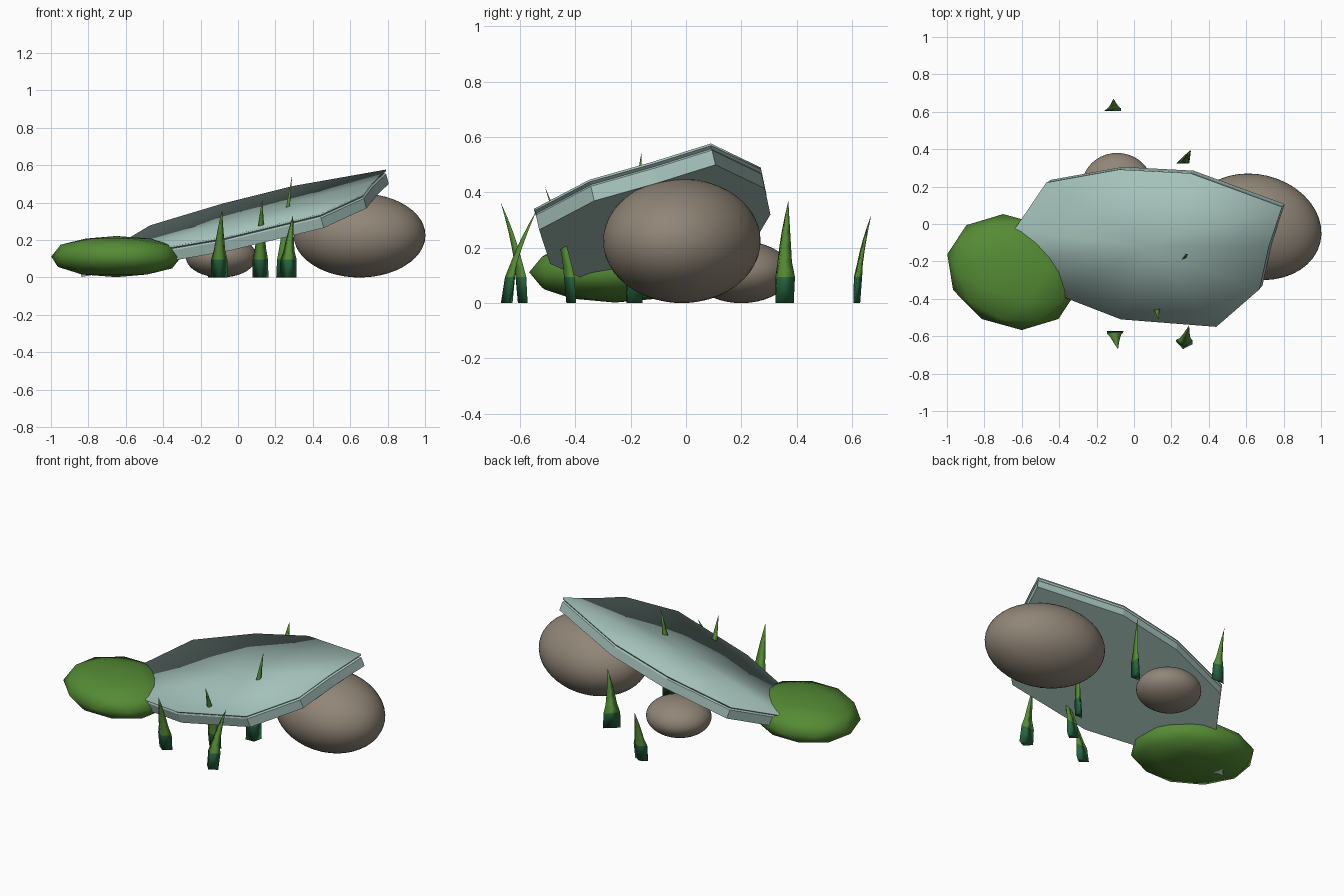
import bpy
import bmesh
import math
from mathutils import Vector, Matrix

cube = bpy.data.objects.get("Cube")
if cube:
    bpy.data.objects.remove(cube, do_unlink=True)


def material(name, rgb):
    mat = bpy.data.materials.new(name)
    mat.use_nodes = True
    mat.diffuse_color = (*rgb, 1)
    mat.node_tree.nodes["Principled BSDF"].inputs["Base Color"].default_value = (*rgb, 1)
    return mat


SLATE = material("pale_slate", (0.37, 0.53, 0.49))
STONE = material("warm_stone", (0.28, 0.235, 0.185))
MOSS = material("moss_green", (0.09, 0.26, 0.035))
ROOT = material("dark_stem_green", (0.02, 0.13, 0.05))


def make_object(name, bm, mats):
    bmesh.ops.recalc_face_normals(bm, faces=bm.faces)
    mesh = bpy.data.meshes.new(name)
    bm.to_mesh(mesh)
    bm.free()
    for mat in mats:
        mesh.materials.append(mat)
    obj = bpy.data.objects.new(name, mesh)
    bpy.context.collection.objects.link(obj)
    return obj


# Rounded blobs: squashed spheres, optionally sheared and flattened on top
def blob(name, centre, radii, mat, detail, shear=0.0, flatness=1.0):
    bm = bmesh.new()
    bmesh.ops.create_icosphere(bm, subdivisions=detail, radius=1)
    for v in bm.verts:
        x, y, z = v.co
        z = math.copysign(abs(z) ** flatness, z)
        v.co = Vector(centre) + Vector((x * radii[0] + shear * y, y * radii[1], z * radii[2]))
    for f in bm.faces:
        f.smooth = True
    return make_object(name, bm, [mat])


blob("large_stone", (0.65, -0.015, 0.225), (0.35, 0.285, 0.225), STONE, 4, -0.04)
blob("small_stone", (-0.09, 0.2, 0.112), (0.19, 0.18, 0.112), STONE, 4)
blob("moss_cushion", (-0.65, -0.257, 0.112), (0.35, 0.31, 0.11), MOSS, 2, -0.05, 0.85)


# Tilted slab: one outline stacked in rings down the slab's own normal
def plane_height(x, y):
    return 0.351 + 0.26 * x + 0.227 * y


outline = [(-0.86, -0.22), (-0.38, -0.39), (-0.07, -0.51), (0.44, -0.55), (0.67, -0.35),
           (0.72, -0.12), (0.79, 0.09), (0.30, 0.27), (-0.08, 0.29), (-0.47, 0.22), (-0.64, -0.03)]
rings = [(1.0, 0.0), (1.0, 0.008), (0.982, 0.016), (0.995, 0.024), (0.995, 0.08)]
normal = Vector((-0.26, -0.227, 1)).normalized()
middle = Vector((0.05, -0.12, plane_height(0.05, -0.12)))

bm = bmesh.new()
loops = []
for scale, depth in rings:
    loop = []
    for x, y in outline:
        p = Vector((x, y, plane_height(x, y)))
        loop.append(bm.verts.new(middle + (p - middle) * scale - normal * depth))
    loops.append(loop)
count = len(outline)
top = bm.verts.new(middle)
soft = []
for i in range(count):
    j = (i + 1) % count
    soft.append(bm.faces.new((top, loops[0][i], loops[0][j])))
    for k in range(len(rings) - 1):
        face = bm.faces.new((loops[k][i], loops[k][j], loops[k + 1][j], loops[k + 1][i]))
        if k == 0:
            soft.append(face)
bm.faces.new(loops[-1])
# The top and its thin lip shade as one soft surface; the sides stay crisp
for f in soft:
    f.smooth = True
for e in bm.edges:
    e.smooth = all(f.smooth for f in e.link_faces)
make_object("tilted_slab", bm, [SLATE])


# Grass blades: three-sided, bending from root to tip with a slight twist
def blade(name, root, tip, angle, width=0.09, depth=0.035):
    levels = [0, 0.5, 1]
    root_height = 0.095
    heights = [0, root_height] + [root_height + (tip[2] - root_height) * t / 5 for t in range(1, 5)]
    bm = bmesh.new()
    previous = None
    for z in heights:
        t = z / tip[2]
        size = 1 - 0.1 * t if z <= root_height else 1 - t ** 1.25
        bend = t ** 1.6
        centre = Vector((root[0] + (tip[0] - root[0]) * bend, root[1] + (tip[1] - root[1]) * bend, z))
        turn = Matrix.Rotation(math.radians(angle + 25 * t), 3, "Z")
        section = [(-width / 2, depth / 2, 0), (width / 2, depth / 2, 0), (0, -depth / 2, 0)]
        ring = [bm.verts.new(centre + turn @ (Vector(p) * size)) for p in section]
        if previous is None:
            bm.faces.new(ring)
        else:
            for i in range(3):
                j = (i + 1) % 3
                f = bm.faces.new((previous[i], previous[j], ring[j], ring[i]))
                f.material_index = 1 if z <= root_height else 0
        previous = ring
    end = bm.verts.new(tip)
    for i in range(3):
        bm.faces.new((previous[i], previous[(i + 1) % 3], end))
    for f in bm.faces:
        if f.calc_center_median().z < root_height * 0.6:
            f.material_index = 1
        f.smooth = True
    for e in bm.edges:
        if len(e.link_faces) == 2 and e.calc_face_angle(0) > math.radians(35):
            e.smooth = False
    make_object(name, bm, [MOSS, ROOT])


blade("front_right_blade", (-0.10, -0.59), (-0.085, -0.67, 0.365), 0)
blade("front_left_blade", (0.265, -0.652), (0.295, -0.54, 0.335), -10)
blade("front_inner_blade", (0.12, -0.415), (0.13, -0.51, 0.42), 0, 0.085)
blade("middle_blade", (0.25, -0.20), (0.29, -0.16, 0.55), 40)
blade("back_left_blade", (0.28, 0.34), (0.285, 0.37, 0.37), 40, 0.1, 0.045)
blade("back_right_blade", (-0.115, 0.617), (-0.11, 0.67, 0.32), 180, 0.09, 0.025)
